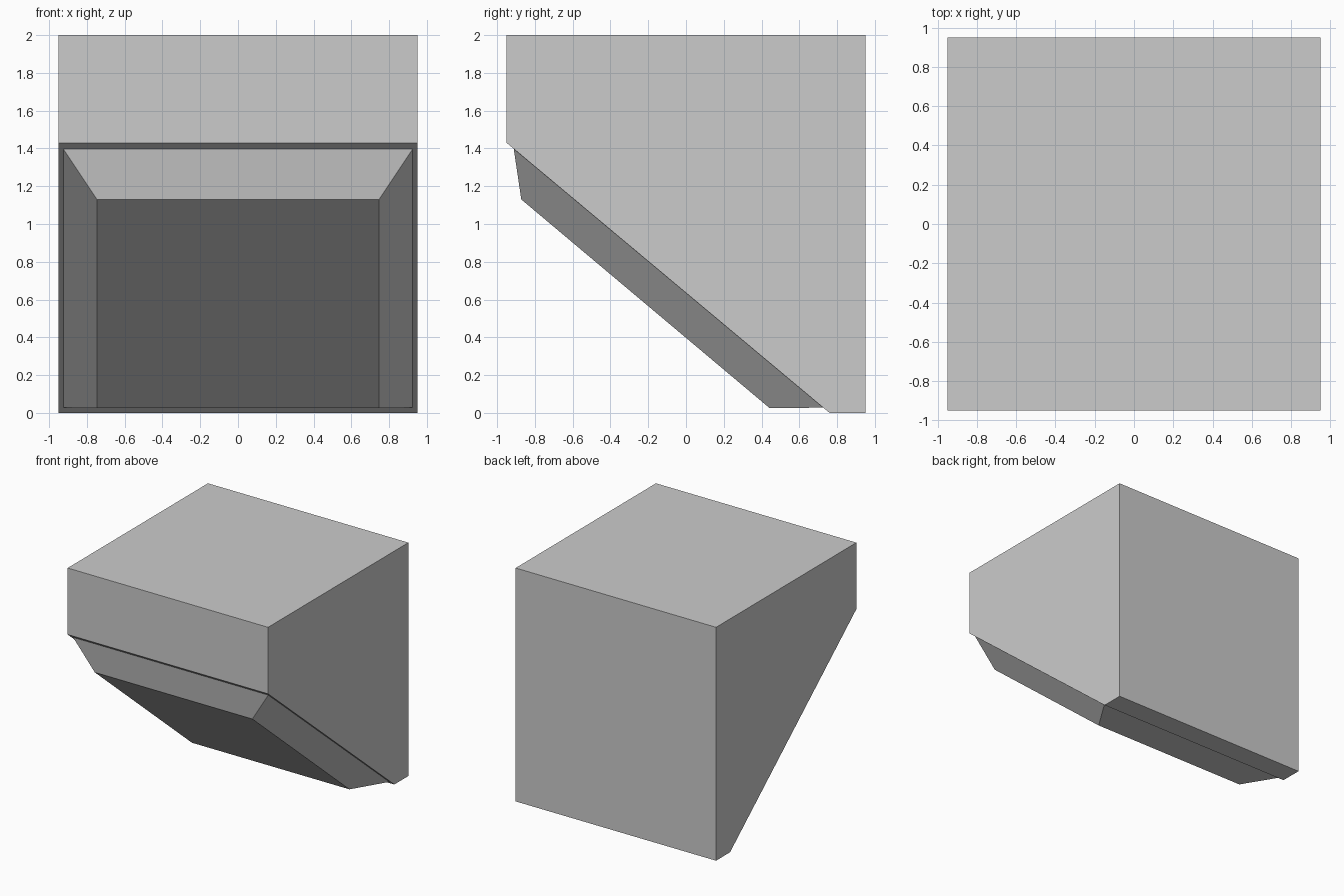
import bpy, bmesh

if "Cube" in bpy.data.objects:
    bpy.data.objects.remove(bpy.data.objects["Cube"])

HALF = 0.95
# Side profile (y, z) of the wedge block; the last edge pair forms the sloped face
PROFILE = [(-0.95, 2.0), (0.95, 2.0), (0.95, 0.0), (0.76, 0.0), (-0.95, 1.43)]


def place(face, half_x, upper, lower):
    """Move a four-sided face to a symmetric rectangle between two (y, z) edges."""
    mid = face.calc_center_median().z
    targets = []
    for v in face.verts:
        y, z = upper if v.co.z > mid else lower
        targets.append((v, (half_x if v.co.x > 0 else -half_x, y, z)))
    for v, co in targets:
        v.co = co


bm = bmesh.new()

# Wedge block: profile extruded across x
side = bm.faces.new([bm.verts.new((-HALF, y, z)) for y, z in PROFILE])
res = bmesh.ops.extrude_face_region(bm, geom=[side], use_keep_orig=True)
moved = [g for g in res["geom"] if isinstance(g, bmesh.types.BMVert)]
bmesh.ops.translate(bm, verts=moved, vec=(2 * HALF, 0, 0))
bmesh.ops.recalc_face_normals(bm, faces=bm.faces[:])

# Narrow rim around the sloped face
slope = min(bm.faces, key=lambda f: f.normal.y + f.normal.z + abs(f.normal.x))
bmesh.ops.inset_individual(bm, faces=[slope], thickness=0.03)
place(slope, 0.925, (-0.912, 1.398), (0.727, 0.028))

# Raised tapered panel on the slope
panel = bmesh.ops.extrude_discrete_faces(bm, faces=[slope])["faces"][0]
place(panel, 0.747, (-0.872, 1.13), (0.443, 0.025))

bmesh.ops.recalc_face_normals(bm, faces=bm.faces[:])
mesh = bpy.data.meshes.new("wedge_block")
bm.to_mesh(mesh)
bm.free()
bpy.context.collection.objects.link(bpy.data.objects.new("wedge_block", mesh))
